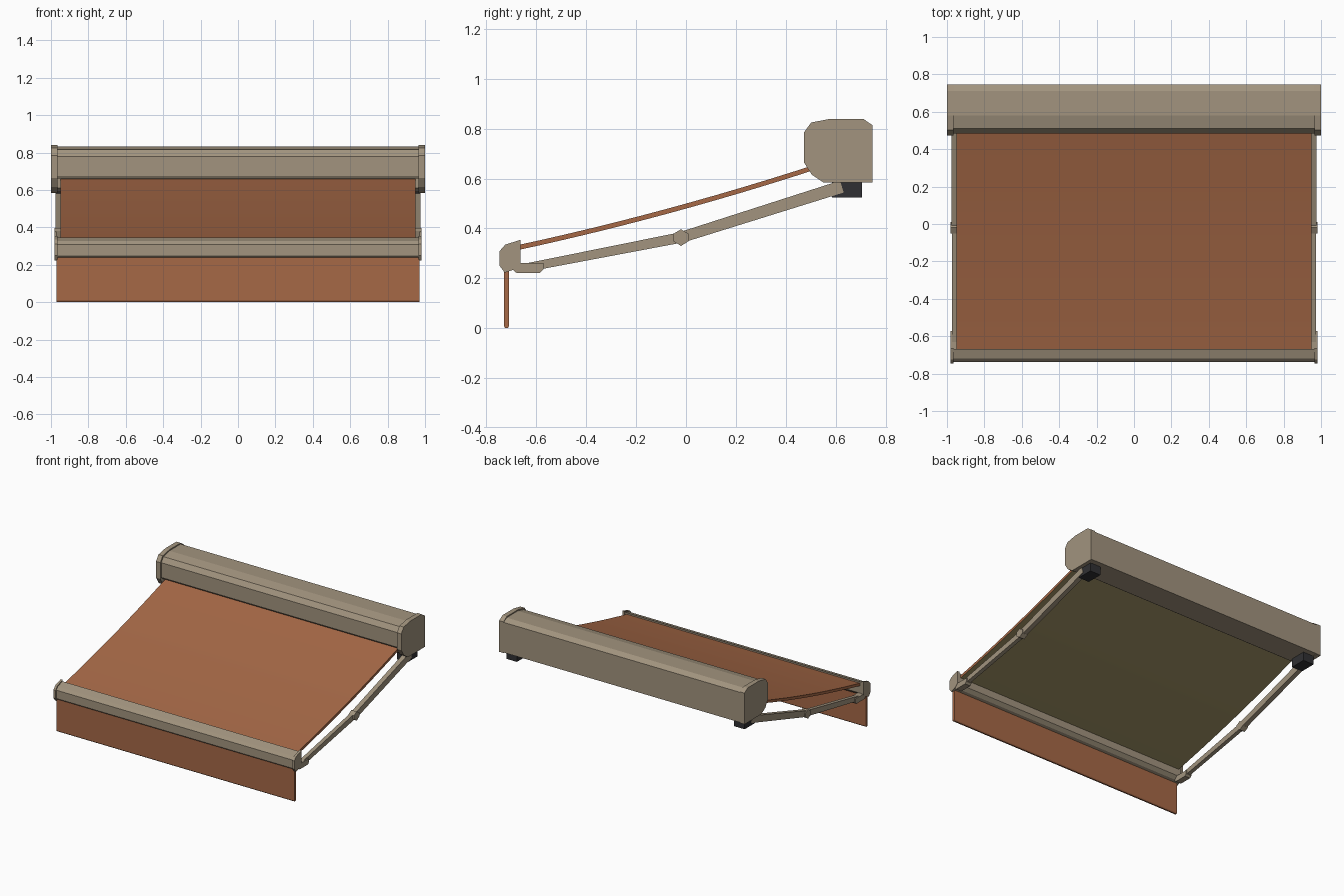
import bpy, bmesh
from mathutils import Vector

cube = bpy.data.objects.get("Cube")
if cube:
    bpy.data.objects.remove(cube, do_unlink=True)


def material(name, rgb):
    m = bpy.data.materials.new(name)
    m.use_nodes = True
    m.diffuse_color = (*rgb, 1)
    m.node_tree.nodes["Principled BSDF"].inputs["Base Color"].default_value = (*rgb, 1)
    return m


taupe = material("taupe metal", (0.36, 0.295, 0.21))
terracotta = material("terracotta fabric", (0.38, 0.14, 0.062))
khaki = material("khaki lining", (0.34, 0.275, 0.125))
charcoal = material("charcoal bracket", (0.03, 0.03, 0.033))


def prism(name, profile, x0, x1, mat, mirror=False):
    """Extrude a (y, z) outline along x, optionally mirrored to the other side."""
    bm = bmesh.new()
    face = bm.faces.new([bm.verts.new((x0, y, z)) for y, z in profile])
    ext = bmesh.ops.extrude_face_region(bm, geom=[face])
    moved = [g for g in ext["geom"] if isinstance(g, bmesh.types.BMVert)]
    bmesh.ops.translate(bm, verts=moved, vec=(x1 - x0, 0, 0))
    bmesh.ops.recalc_face_normals(bm, faces=bm.faces)
    mesh = bpy.data.meshes.new(name)
    bm.to_mesh(mesh)
    bm.free()
    ob = bpy.data.objects.new(name, mesh)
    bpy.context.collection.objects.link(ob)
    mesh.materials.append(mat)
    if mirror:
        ob.modifiers.new("Mirror", 'MIRROR')
    return ob


def beam(name, a, b, h0, h1, x0, x1):
    """Tapered arm tube between two (y, z) points."""
    a, b = Vector(a), Vector(b)
    d = (b - a).normalized()
    n = Vector((-d.y, d.x))
    outline = [a + n * h0, b + n * h1, b - n * h1, a - n * h0]
    return prism(name, outline, x0, x1, taupe, True)


def box(y0, y1, z0, z1):
    return [(y0, z0), (y1, z0), (y1, z1), (y0, z1)]


# Cassette housing with fabric slot, and its end caps
prism("cassette_housing",
      [(0.485, 0.78), (0.51, 0.815), (0.58, 0.832), (0.71, 0.832), (0.745, 0.81),
       (0.745, 0.588), (0.56, 0.588), (0.53, 0.61), (0.53, 0.66), (0.495, 0.66),
       (0.485, 0.675)], -0.966, 0.966, taupe)
prism("cassette_end_cap",
      [(0.473, 0.785), (0.502, 0.825), (0.58, 0.84), (0.71, 0.84), (0.747, 0.815),
       (0.747, 0.585), (0.55, 0.585), (0.505, 0.615), (0.473, 0.665)],
      0.965, 1.0, taupe, True)

# Front bar and its end caps
prism("front_bar",
      [(-0.738, 0.308), (-0.72, 0.328), (-0.667, 0.346), (-0.667, 0.262),
       (-0.69, 0.24), (-0.722, 0.23), (-0.738, 0.247)], -0.966, 0.966, taupe)
prism("front_bar_end_cap",
      [(-0.747, 0.31), (-0.725, 0.335), (-0.663, 0.355), (-0.663, 0.26),
       (-0.69, 0.235), (-0.727, 0.223), (-0.747, 0.25)], 0.965, 0.982, taupe, True)

# Sagging canopy sheet with a lining on its lower side
steps, start, end, sag = 12, Vector((-0.69, 0.32)), Vector((0.531, 0.65)), 0.017
top = []
for i in range(steps + 1):
    t = i / steps
    p = start.lerp(end, t)
    top.append((p.x, p.y + 0.01 - 4 * sag * t * (1 - t)))
under = [(y, z - 0.02) for y, z in reversed(top)]
canopy = prism("canopy_fabric", top + under, -0.95, 0.95, terracotta)
canopy.data.materials.append(khaki)
for f in canopy.data.polygons:
    f.material_index = 1 if f.normal.z < -0.5 else 0
bpy.context.view_layer.objects.active = canopy
canopy.select_set(True)
bpy.ops.object.shade_smooth_by_angle()

# Hanging valance with a rounded hem
prism("valance",
      [(-0.73, 0.24), (-0.73, 0.008), (-0.725, 0.0), (-0.715, 0.0),
       (-0.71, 0.008), (-0.71, 0.24)], -0.97, 0.97, terracotta)

# Folding arms, elbows and brackets on both sides
elbow = (-0.02, 0.364)
beam("upper_arm", (0.625, 0.568), elbow, 0.025, 0.022, 0.94, 0.975)
beam("lower_arm", elbow, (-0.63, 0.245), 0.021, 0.017, 0.943, 0.972)
prism("elbow_joint",
      [(-0.052, 0.35), (-0.02, 0.33), (0.012, 0.35), (0.012, 0.378),
       (-0.02, 0.397), (-0.052, 0.378)], 0.938, 0.982, taupe, True)
prism("arm_front_bracket",
      [(-0.7, 0.24), (-0.68, 0.222), (-0.585, 0.222), (-0.572, 0.235),
       (-0.572, 0.262), (-0.7, 0.262)], 0.935, 0.98, taupe, True)
prism("wall_bracket", box(0.585, 0.705, 0.525, 0.59), 0.885, 0.972, charcoal, True)
